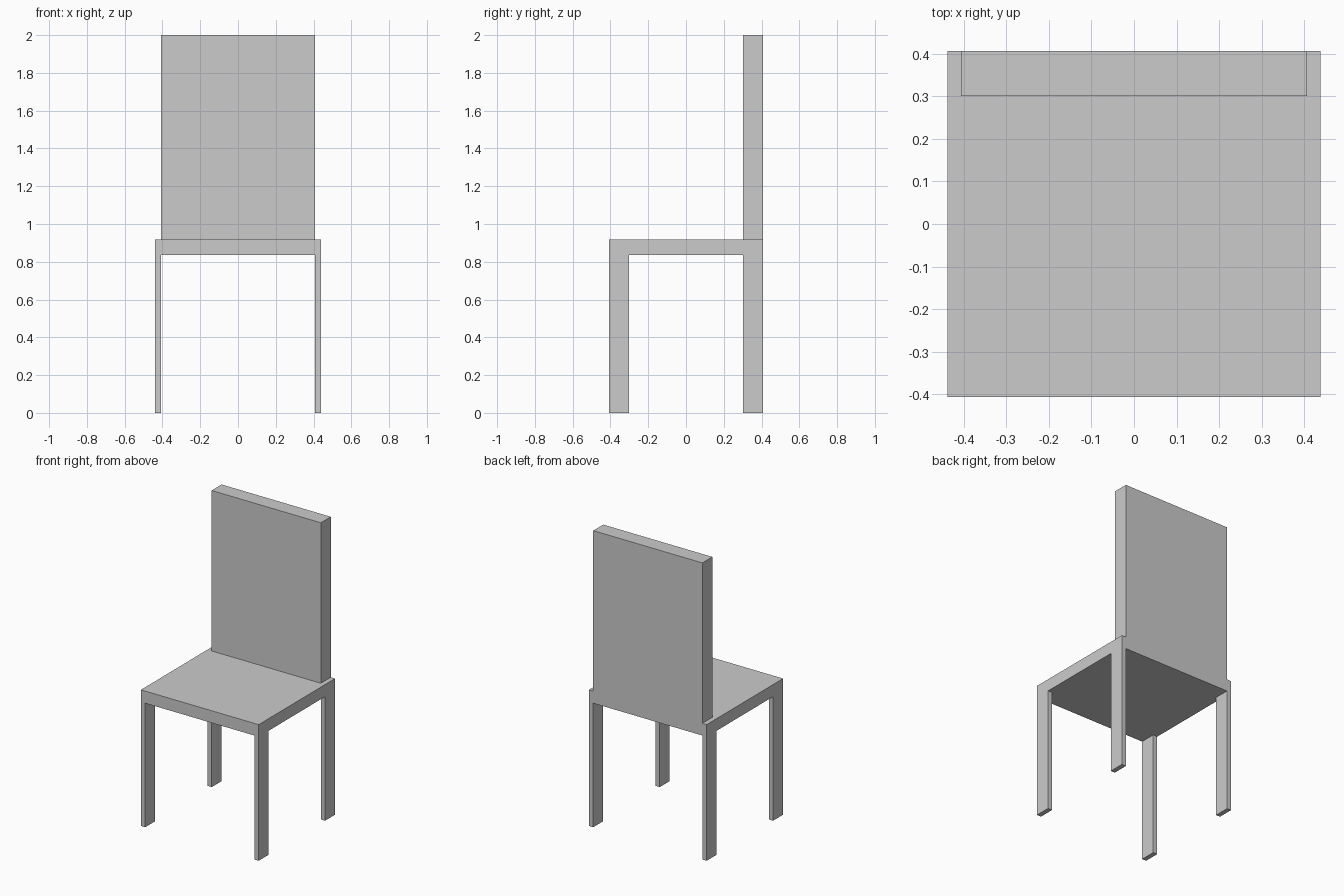
import bpy

if "Cube" in bpy.data.objects:
    bpy.data.objects.remove(bpy.data.objects["Cube"])

HALF_W, HALF_D = 0.439, 0.407    # seat half width and half depth
INNER_X, INNER_Y = 0.407, 0.301  # inner faces of the legs
SEAT_BOTTOM, SEAT_TOP, TOP = 0.836, 0.918, 2.0


def box(name, lo, hi):
    """Box spanning two opposite corners."""
    bpy.ops.mesh.primitive_cube_add(size=1)
    ob = bpy.context.object
    ob.name = name
    centre = [(a + b) / 2 for a, b in zip(lo, hi)]
    size = [b - a for a, b in zip(lo, hi)]
    for v in ob.data.vertices:
        v.co = [c * s for c, s in zip(v.co, size)]
    ob.location = centre
    return ob


# Seat slab
box("seat", (-HALF_W, -HALF_D, SEAT_BOTTOM), (HALF_W, HALF_D, SEAT_TOP))

# Backrest panel, flush with the rear edge and slightly narrower than the seat
box("backrest", (-INNER_X, INNER_Y, SEAT_TOP), (INNER_X, HALF_D, TOP))

# Four thin, deep legs flush with the seat corners
for side, sx in (("left", -1), ("right", 1)):
    for end, sy in (("front", -1), ("back", 1)):
        xs = sorted((sx * INNER_X, sx * HALF_W))
        ys = sorted((sy * INNER_Y, sy * HALF_D))
        box(f"{end}_{side}_leg", (xs[0], ys[0], 0), (xs[1], ys[1], SEAT_BOTTOM))
